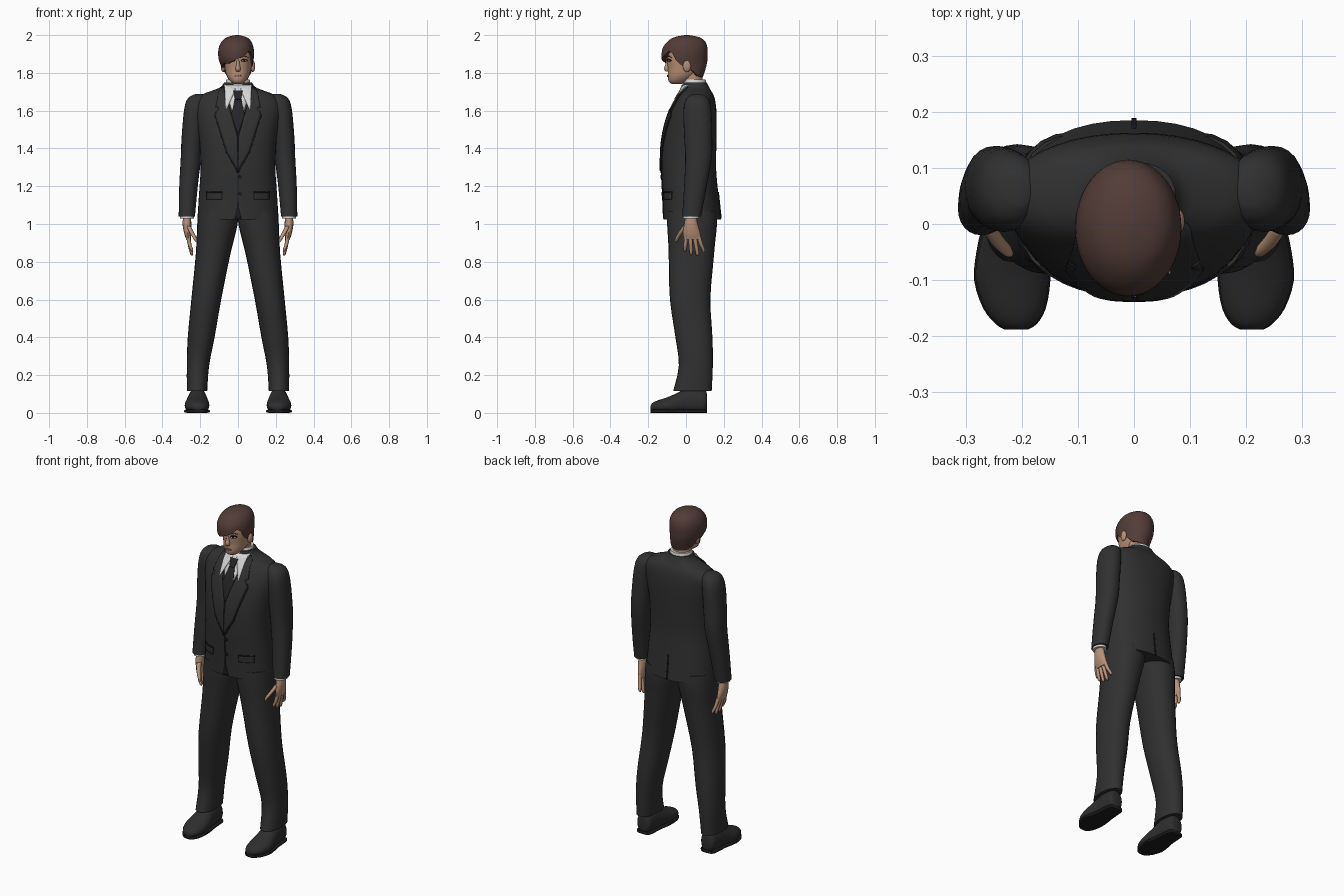
import bpy, bmesh, math
from mathutils import Vector
from mathutils.bvhtree import BVHTree

if "Cube" in bpy.data.objects:
    bpy.data.objects.remove(bpy.data.objects["Cube"])


def material(name, r, g, b):
    m = bpy.data.materials.new(name)
    m.use_nodes = True
    m.diffuse_color = (r, g, b, 1)
    bsdf = next(n for n in m.node_tree.nodes if n.type == "BSDF_PRINCIPLED")
    bsdf.inputs["Base Color"].default_value = (r, g, b, 1)
    bsdf.inputs["Roughness"].default_value = 0.8
    return m


SUIT = material("charcoal suit", .03, .03, .03)
SEAM = material("black seam", .012, .012, .012)
TIE = material("black tie", .018, .018, .02)
SHIRT = material("white shirt", .68, .68, .68)
SKIN = material("skin", .48, .28, .185)
LIPS = material("lips", .34, .15, .11)
HAIR = material("brown hair", .085, .045, .038)
SHOE = material("dark leather", .028, .027, .027)
EYE = material("eye dark", .01, .008, .008)


def finish(name, bm, mat, angle=50):
    bmesh.ops.recalc_face_normals(bm, faces=bm.faces)
    mesh = bpy.data.meshes.new(name)
    bm.to_mesh(mesh)
    bm.free()
    mesh.materials.append(mat)
    ob = bpy.data.objects.new(name, mesh)
    bpy.context.collection.objects.link(ob)
    bpy.ops.object.select_all(action="DESELECT")
    ob.select_set(True)
    bpy.context.view_layer.objects.active = ob
    bpy.ops.object.shade_smooth_by_angle(angle=math.radians(angle))
    return ob


def refine(rows, steps=3):
    """Catmull-Rom curve through the rows."""
    v = [Vector(r) for r in rows]
    out = []
    for i in range(len(v) - 1):
        a, b, c, d = v[max(i - 1, 0)], v[i], v[i + 1], v[min(i + 2, len(v) - 1)]
        for k in range(steps):
            t = k / steps
            out.append(b + (c - a) * t / 2 + (2 * a - 5 * b + 4 * c - d) * t * t / 2
                       + (3 * b - a - 3 * c + d) * t ** 3 / 2)
    return out + [v[-1]]


def bridge(bm, rings):
    n = len(rings[0])
    for a, b in zip(rings, rings[1:]):
        for i in range(n):
            j = (i + 1) % n
            bm.faces.new((a[i], a[j], b[j], b[i]))


def loft(name, rows, mat, side=1, n=24, power=2, steps=3, along_y=False, floor=0):
    """Rows are centre x, centre y, z, radius x, radius y."""
    bm = bmesh.new()
    rings = []
    for cx, cy, h, rx, ry in refine(rows, steps):
        ring = []
        for i in range(n):
            c, s = (f(math.tau * i / n) for f in (math.cos, math.sin))
            u = side * cx + rx * math.copysign(abs(c) ** (2 / power), c)
            w = cy + ry * math.copysign(abs(s) ** (2 / power), s)
            ring.append(bm.verts.new((u, h, max(w, floor)) if along_y else (u, w, h)))
        rings.append(ring)
    bridge(bm, rings)
    bm.faces.new(rings[0])
    bm.faces.new(rings[-1])
    return finish(name, bm, mat)


def drape(name, outline, target, mat, lift=.004, side=1, back=False):
    """Thin plate with an x, z outline laid on the target's front or back."""
    me = target.data
    tree = BVHTree.FromPolygons([v.co for v in me.vertices], [p.vertices[:] for p in me.polygons])
    bm = bmesh.new()
    bm.faces.new([bm.verts.new((side * x, 0, z)) for x, z in outline])
    bmesh.ops.triangulate(bm, faces=bm.faces)
    bmesh.ops.subdivide_edges(bm, edges=bm.edges, cuts=5, use_grid_fill=True)
    d = -1 if back else 1
    for v in bm.verts:
        hit = tree.ray_cast(Vector((v.co.x, -d, v.co.z)), Vector((0, d, 0)))[0]
        v.co.y = (hit.y if hit else 0) - d * lift
    ob = finish(name, bm, mat)
    mod = ob.modifiers.new("thickness", "SOLIDIFY")
    mod.thickness, mod.offset = .005, 0
    return ob


def box(x0, x1, z0, z1):
    return [(x0, z0), (x1, z0), (x1, z1), (x0, z1)]


def disc(x, z, rx, rz, n=10):
    return [(x + rx * math.cos(math.tau * i / n), z + rz * math.sin(math.tau * i / n)) for i in range(n)]


def ball(name, at, size, mat):
    bm = bmesh.new()
    bmesh.ops.create_uvsphere(bm, u_segments=14, v_segments=10, radius=1)
    bmesh.ops.scale(bm, vec=size, verts=bm.verts)
    bmesh.ops.translate(bm, vec=at, verts=bm.verts)
    return finish(name, bm, mat)


# Jacket body
jacket = loft("jacket", [
    (0, .033, 1.025, .215, .152), (0, .025, 1.15, .207, .147), (0, .015, 1.3, .198, .144),
    (0, .02, 1.45, .205, .142), (0, .036, 1.58, .225, .126), (0, .05, 1.65, .225, .105),
    (0, .055, 1.685, .19, .09), (0, .055, 1.705, .14, .078), (0, .052, 1.725, .092, .07),
    (0, .048, 1.75, .074, .062)], SUIT, n=40, power=2.25)

# Shirt front, tie, lapels and jacket trim
drape("shirt_front", [(-.075, 1.735), (.075, 1.735), (0, 1.5)], jacket, SHIRT)
drape("tie_blade", [(-.016, 1.665), (.016, 1.665), (.036, 1.58), (0, 1.47), (-.036, 1.58)], jacket, TIE, .008)
drape("tie_knot", [(-.024, 1.705), (.024, 1.705), (.016, 1.66), (-.016, 1.66)], jacket, TIE, .011)
for s, tag in ((1, "left"), (-1, "right")):
    drape(tag + "_collar_wing", [(.012, 1.715), (.072, 1.74), (.064, 1.6), (.05, 1.63)], jacket, SHIRT, .009, s)
    drape(tag + "_lapel", [(.078, 1.73), (.1, 1.71), (.118, 1.62), (.1, 1.61), (.122, 1.58),
                           (.06, 1.38), (0, 1.28), (.004, 1.47)], jacket, SUIT, .008, s)
    drape(tag + "_lapel_edge", [(.122, 1.58), (.125, 1.575), (.064, 1.378), (.004, 1.27),
                                (0, 1.28), (.06, 1.38)], jacket, SEAM, .004, s)
    drape(tag + "_pocket_flap", box(.085, .165, 1.13, 1.165), jacket, SUIT, .005, s)
    drape(tag + "_pocket_slit", box(.083, .167, 1.165, 1.171), jacket, SEAM, .003, s)
drape("front_closure", box(-.003, .002, 1.1, 1.28), jacket, SEAM, .002)
drape("front_opening", [(-.018, 1.028), (.018, 1.028), (0, 1.1)], jacket, SEAM, .001)
drape("back_vent", box(-.004, .004, 1.028, 1.17), jacket, SEAM, .002, back=True)
for z in (1.25, 1.16):
    drape("front_button", disc(.012, z, .009, .009), jacket, SEAM, .005)

# Collar band and neck
loft("collar_band", [(0, .046, 1.7, .068, .064), (0, .045, 1.74, .066, .063), (0, .045, 1.765, .061, .058)], SHIRT)
loft("neck", [(0, .04, 1.7, .054, .05), (0, .035, 1.77, .053, .053), (0, .02, 1.82, .055, .06)], SKIN)

# Head and face
head = loft("head", [
    (0, -.05, 1.742, .02, .026), (0, -.04, 1.755, .04, .052), (0, -.02, 1.785, .06, .076),
    (0, -.004, 1.82, .069, .092), (0, 0, 1.86, .075, .1), (0, 0, 1.9, .076, .1),
    (0, 0, 1.95, .066, .088), (0, 0, 1.98, .035, .05)], SKIN, n=32, power=2.15)
loft("nose", [(0, -.094, 1.872, .007, .009), (0, -.097, 1.845, .009, .012),
              (0, -.101, 1.822, .014, .016), (0, -.097, 1.808, .01, .011)], SKIN, n=12)
drape("mouth", disc(0, 1.783, .022, .006), head, LIPS, .002)
for s, tag in ((1, "left"), (-1, "right")):
    drape(tag + "_eye_rim", disc(.034, 1.866, .018, .009), head, EYE, .001, s)
    drape(tag + "_eye_white", disc(.034, 1.864, .013, .004), head, SHIRT, .003, s)
    drape(tag + "_iris", disc(.034, 1.864, .005, .005), head, EYE, .005, s)
    drape(tag + "_brow", [(.014, 1.88), (.04, 1.886), (.056, 1.88), (.04, 1.892), (.014, 1.888)], head, HAIR, .003, s)
    ball(tag + "_ear", (s * .079, .005, 1.835), (.012, .021, .031), SKIN)


# Hair shell with a side-swept fringe; hairline is angle from the front, height
def lookup(table, x):
    for a, b in zip(table, table[1:]):
        if x <= b[0]:
            t = (x - a[0]) / (b[0] - a[0])
            return [p + (q - p) * t for p, q in zip(a, b)]
    return table[-1]


hairline = [(-180, 1.772), (-120, 1.785), (-98, 1.825), (-75, 1.83), (-55, 1.848), (-30, 1.85),
            (0, 1.872), (25, 1.888), (45, 1.915), (58, 1.905), (72, 1.85), (82, 1.832),
            (98, 1.825), (120, 1.785), (180, 1.772)]
shape = [(r[2], r[0], r[1], r[3], r[4]) for r in refine([
    (0, .04, 1.77, .06, .046), (0, .015, 1.8, .075, .082), (-.008, -.004, 1.85, .087, .115),
    (-.01, -.008, 1.88, .094, .121), (-.01, -.005, 1.93, .093, .119), (-.008, .002, 1.968, .077, .098),
    (-.006, .005, 1.99, .05, .064), (-.005, .005, 2, .008, .01)], 4)]
bm = bmesh.new()
rings = []
for k in range(-1, 15):
    ring = []
    for i in range(48):
        deg = -180 + i * 7.5
        low = lookup(hairline, deg)[1]
        t = max(k, 0) / 14
        z, cx, cy, rx, ry = lookup(shape, low + (2 - low) * (1 - (1 - t) ** 1.5))
        grow = .82 if k < 0 else 1
        a = math.radians(deg)
        ring.append(bm.verts.new((cx + rx * grow * math.sin(a), cy - ry * grow * math.cos(a), z)))
    rings.append(ring)
bridge(bm, rings)
bm.faces.new(rings[-1])
finish("hair", bm, HAIR)

# Limbs, mirrored by side
shoe_rows = [(.215, .058, .112, .026, .035), (.215, .06, .1, .043, .062), (.215, .06, .05, .049, .076),
             (.215, .058, 0, .053, .072), (.216, .046, -.05, .062, .058), (.217, .038, -.1, .065, .044),
             (.213, .033, -.15, .053, .033), (.21, .03, -.178, .034, .022), (.21, .027, -.188, .018, .01)]
for s, tag in ((1, "left"), (-1, "right")):
    loft(tag + "_sleeve", [
        (.205, .058, 1.688, .02, .025), (.216, .06, 1.665, .05, .058), (.23, .06, 1.6, .056, .074),
        (.243, .065, 1.45, .056, .074), (.249, .066, 1.35, .054, .07), (.262, .05, 1.2, .049, .06),
        (.271, .03, 1.04, .043, .05)], SUIT, s, power=2.2)
    loft(tag + "_shirt_cuff", [(.27, .028, 1.06, .037, .043), (.27, .027, 1.028, .036, .042)], SHIRT, s)
    for k in range(3):
        ball(tag + "_sleeve_button", (s * .285, .072, 1.07 + k * .022), (.007, .007, .007), SEAM)
    # Hand with spread fingers
    loft(tag + "_palm", [(.27, .026, 1.04, .021, .028), (.27, .027, .995, .023, .037),
                         (.267, .03, .95, .018, .046), (.262, .034, .918, .012, .044)], SKIN, s, n=16)
    loft(tag + "_thumb", [(.262, .0, .99, .012, .016), (.245, -.028, .955, .012, .013),
                          (.228, -.046, .925, .01, .011), (.22, -.053, .905, .005, .006)], SKIN, s, n=10)
    for k in range(4):
        base, tip = .002 + k * .021, -.006 + k * .033
        end = (.855, .837, .832, .85)[k]
        loft(tag + "_finger", [(.264, base, .94, .011, .012), (.257, (base + tip) / 2, .895, .01, .011),
                               (.246, tip, end + .012, .008, .009), (.243, tip, end, .004, .004)], SKIN, s, n=10)
    # Trouser leg
    loft(tag + "_trouser_leg", [
        (.105, .03, 1.07, .105, .13), (.109, .032, 1, .107, .132), (.123, .03, .9, .097, .124),
        (.138, .027, .8, .089, .118), (.168, .022, .6, .079, .107), (.195, .042, .4, .071, .098),
        (.212, .052, .25, .059, .09), (.217, .034, .115, .054, .102)], SUIT, s, power=2.2)
    # Shoe and sole
    loft(tag + "_shoe", shoe_rows, SHOE, s, along_y=True, floor=.014)
    loft(tag + "_sole", [(x, .009, y, rx + .003, .009) for x, _, y, rx, _ in shoe_rows],
         SEAM, s, power=5, along_y=True)
